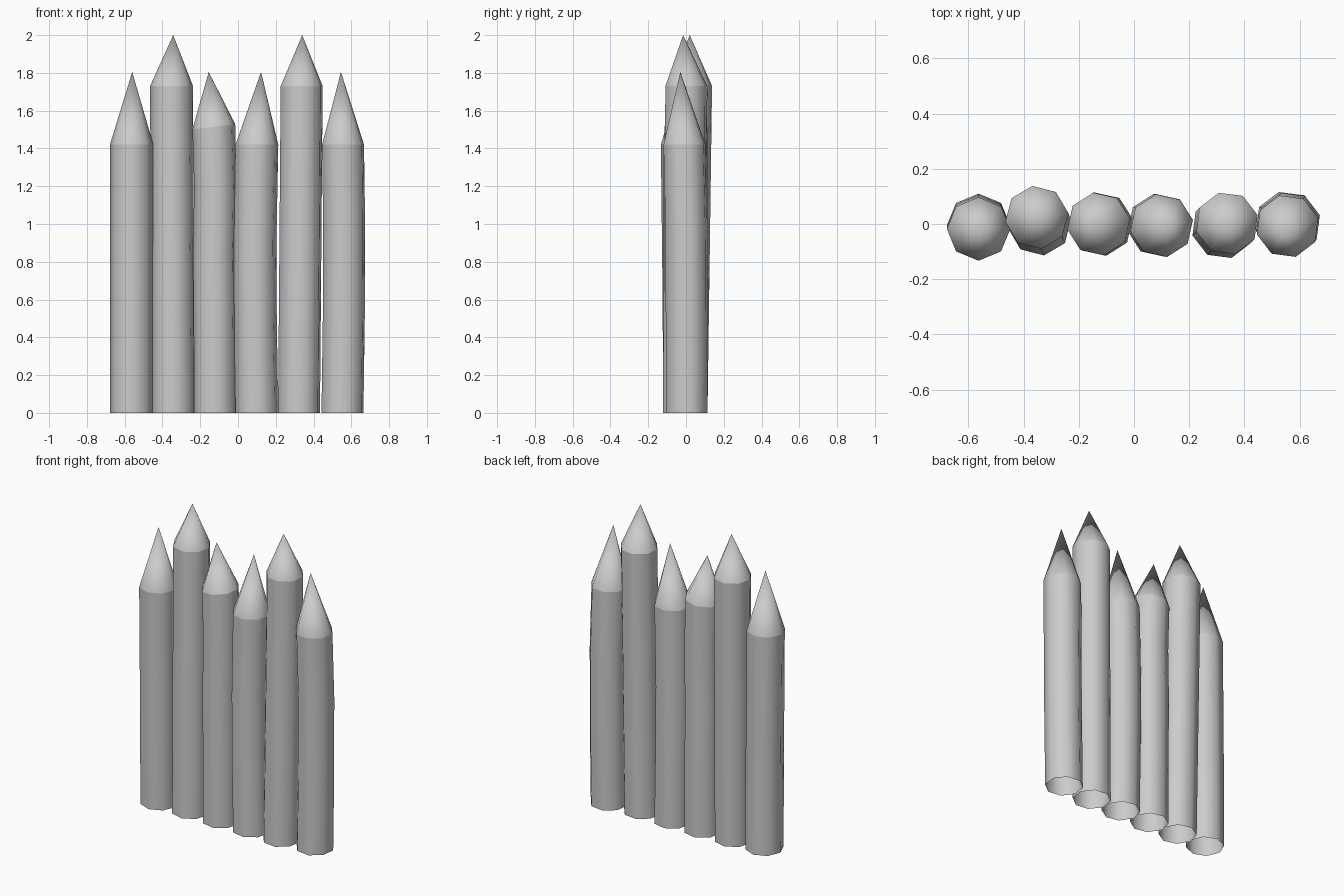
import bpy, bmesh, math

if "Cube" in bpy.data.objects:
    bpy.data.objects.remove(bpy.data.objects["Cube"])

SIDES = 8
RADIUS = 0.115


def stake(name, path, tip, turn=0.0, tilt=0.0):
    """Open-bottomed log through path centres, with a sharpened tip."""
    bm = bmesh.new()
    rings = []
    for i, (cx, cy, cz) in enumerate(path):
        slope = tilt if i == len(path) - 1 else 0.0
        ring = []
        for k in range(SIDES):
            a = math.radians(turn) + 2 * math.pi * k / SIDES
            dx, dy = RADIUS * math.cos(a), RADIUS * math.sin(a)
            ring.append(bm.verts.new((cx + dx, cy + dy, cz + slope * dx)))
        rings.append(ring)
    point = bm.verts.new(tip)
    for k in range(SIDES):
        n = (k + 1) % SIDES
        for lo, hi in zip(rings, rings[1:]):
            bm.faces.new((lo[k], lo[n], hi[n], hi[k]))
        bm.faces.new((rings[-1][k], rings[-1][n], point))
    for f in bm.faces:
        f.smooth = True
    # crisp line where the point begins
    for k in range(SIDES):
        bm.edges.get((rings[-1][k], rings[-1][(k + 1) % SIDES])).smooth = False
    mesh = bpy.data.meshes.new(name)
    bm.to_mesh(mesh)
    bm.free()
    ob = bpy.data.objects.new(name, mesh)
    bpy.context.collection.objects.link(ob)


# stakes from left to right
stake("stake_1", [(-0.563, -0.005, 0), (-0.563, -0.01, 0.7), (-0.563, -0.018, 1.42)],
      (-0.56, -0.02, 1.805), 0)
stake("stake_2", [(-0.342, 0.0, 0), (-0.347, 0.012, 0.85), (-0.352, 0.024, 1.73)],
      (-0.343, 0.02, 2.0), 8, 0)
stake("stake_3", [(-0.121, -0.002, 0), (-0.121, 0.0, 0.4), (-0.125, 0.0, 0.85),
                  (-0.119, 0.0, 1.2), (-0.128, 0.0, 1.515)],
      (-0.155, 0.0, 1.805), 10, 0.12)
stake("stake_4", [(0.1, -0.005, 0), (0.092, -0.005, 0.5), (0.09, -0.005, 0.9),
                  (0.1, -0.006, 1.42)],
      (0.122, -0.01, 1.805), 10)
stake("stake_5", [(0.323, -0.012, 0), (0.33, -0.005, 0.85), (0.337, 0.002, 1.73)],
      (0.34, -0.015, 2.0), 15)
stake("stake_6", [(0.553, 0.004, 0), (0.56, 0.004, 0.5), (0.562, 0.002, 1.0),
                  (0.556, -0.008, 1.42)],
      (0.545, -0.03, 1.805), 15)
